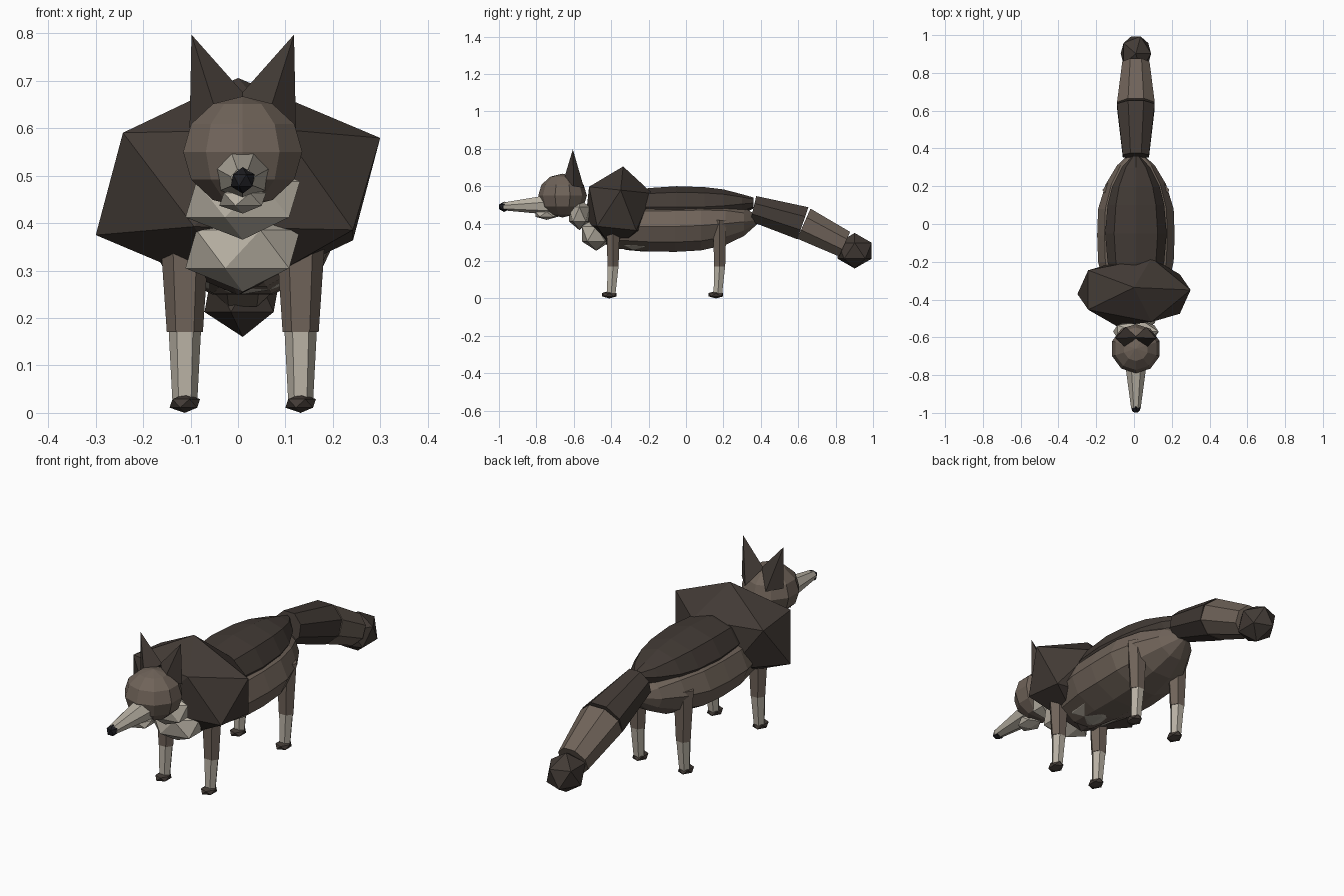
import bpy, bmesh
from math import pi, cos, sin, radians
from mathutils import Matrix, Vector

if "Cube" in bpy.data.objects:
    bpy.data.objects.remove(bpy.data.objects["Cube"])

CX = 0.01  # the figure's symmetry plane


def material(name, rgb):
    m = bpy.data.materials.new(name)
    m.diffuse_color = (*rgb, 1)
    m.use_nodes = True
    m.node_tree.nodes["Principled BSDF"].inputs["Base Color"].default_value = m.diffuse_color
    return m


DARK = material("dark_fur", (0.055, 0.043, 0.036))
BROWN = material("brown_fur", (0.16, 0.125, 0.10))
PALE = material("pale_fur", (0.48, 0.44, 0.37))
BLACK = material("nose_black", (0.012, 0.012, 0.015))


def finish(name, bm, mat):
    bmesh.ops.recalc_face_normals(bm, faces=bm.faces)
    me = bpy.data.meshes.new(name)
    bm.to_mesh(me)
    bm.free()
    me.materials.append(mat)
    ob = bpy.data.objects.new(name, me)
    bpy.context.collection.objects.link(ob)
    return ob


def ball(name, loc, r, mat, level=1, rot=(0, 0, 0)):
    """Faceted ellipsoid."""
    bm = bmesh.new()
    bmesh.ops.create_icosphere(bm, subdivisions=level, radius=1)
    ob = finish(name, bm, mat)
    ob.location, ob.scale = loc, r
    ob.rotation_euler = [radians(a) for a in rot]
    return ob


def loft(name, stations, mat, n=8, phase=0.5):
    """Skin n-sided rings; station = (x, y, z, half width, half height, tilt)."""
    bm = bmesh.new()
    rings = []
    for x, y, z, a, b, tilt in stations:
        rot = Matrix.Rotation(radians(tilt), 3, 'X')
        ring = []
        for i in range(n):
            t = 2 * pi * (i + phase) / n
            ring.append(bm.verts.new(Vector((x, y, z)) + rot @ Vector((a * cos(t), 0, b * sin(t)))))
        rings.append(ring)
    for r0, r1 in zip(rings, rings[1:]):
        for i in range(n):
            j = (i + 1) % n
            bm.faces.new((r0[i], r0[j], r1[j], r1[i]))
    bm.faces.new(rings[0])
    bm.faces.new(rings[-1])
    return finish(name, bm, mat)


# torso and the darker saddle over it
loft("body", [(CX, -0.44, 0.38, 0.09, 0.07, 0), (CX, -0.36, 0.385, 0.16, 0.125, 0),
              (CX, -0.20, 0.385, 0.20, 0.14, 0), (CX, -0.06, 0.385, 0.205, 0.143, 0),
              (CX, 0.08, 0.39, 0.20, 0.14, 0), (CX, 0.21, 0.40, 0.16, 0.12, 0),
              (CX, 0.31, 0.41, 0.10, 0.08, 0), (CX, 0.38, 0.42, 0.025, 0.025, 0)],
     BROWN, n=10, phase=0)
loft("saddle", [(CX, -0.33, 0.49, 0.11, 0.07, 0), (CX, -0.20, 0.49, 0.15, 0.10, 0),
                (CX, -0.05, 0.49, 0.163, 0.11, 0), (CX, 0.10, 0.49, 0.15, 0.105, 0),
                (CX, 0.20, 0.495, 0.125, 0.088, 0), (CX, 0.30, 0.505, 0.075, 0.052, 0),
                (CX, 0.36, 0.51, 0.02, 0.03, 0)], DARK, n=8, phase=0)
ball("belly", (CX, -0.22, 0.31), (0.13, 0.20, 0.06), PALE, level=2)

# mane, chest and throat fur
ball("mane", (0.0, -0.36, 0.477), (0.335, 0.20, 0.23), DARK, rot=(-6, 0, 0))
ball("chest", (CX, -0.48, 0.345), (0.135, 0.09, 0.09), PALE)
ball("throat", (CX, -0.57, 0.45), (0.135, 0.065, 0.085), PALE)

# head
head = bmesh.new()
bmesh.ops.create_uvsphere(head, u_segments=10, v_segments=6, radius=1,
                          matrix=Matrix.Translation((CX, -0.66, 0.55)) @ Matrix.Diagonal((0.132, 0.13, 0.117, 1)))
finish("head", head, BROWN)
loft("snout", [(CX, -0.70, 0.505, 0.064, 0.06, 0), (CX, -0.975, 0.493, 0.026, 0.022, 0)], PALE, n=7, phase=0.25)
ball("jaw", (CX, -0.745, 0.45), (0.055, 0.07, 0.03), PALE)
ball("nose", (CX, -0.972, 0.49), (0.028, 0.032, 0.028), BLACK)

# ears: four-sided, tips leaning outward
for side, label in ((-1, "left"), (1, "right")):
    bm = bmesh.new()
    base = [bm.verts.new((CX + side * x, y, z)) for x, y, z in
            ((0.112, -0.60, 0.60), (0.055, -0.655, 0.63), (-0.005, -0.60, 0.67), (0.055, -0.545, 0.59))]
    tip = bm.verts.new((CX + side * 0.108, -0.605, 0.797))
    bm.faces.new(base)
    for i in range(4):
        bm.faces.new((base[i], base[(i + 1) % 4], tip))
    finish("ear_" + label, bm, DARK)

# legs, socks and paws
for end, y in (("front", -0.39), ("rear", 0.18)):
    for side, label in ((-1, "left"), (1, "right")):
        x = CX + side * 0.122
        loft(f"{end}_leg_{label}", [(x, y, 0.42, 0.055, 0.042, 90), (x, y, 0.17, 0.038, 0.034, 90)],
             BROWN, n=6, phase=0)
        loft(f"{end}_sock_{label}", [(x, y, 0.172, 0.034, 0.034, 90), (x, y - 0.01, 0.02, 0.026, 0.026, 90)],
             PALE, n=6, phase=0)
        ball(f"{end}_paw_{label}", (x, y - 0.02, 0.02), (0.036, 0.046, 0.02), DARK)

# tail: two tapered sections and a dark tip
loft("tail_base", [(CX, 0.36, 0.48, 0.075, 0.075, -13), (CX, 0.625, 0.402, 0.108, 0.098, -19)], DARK)
loft("tail_middle", [(CX, 0.63, 0.40, 0.108, 0.095, -24), (CX, 0.848, 0.29, 0.078, 0.078, -24)], BROWN)
ball("tail_tip", (CX, 0.902, 0.255), (0.09, 0.107, 0.095), DARK)
